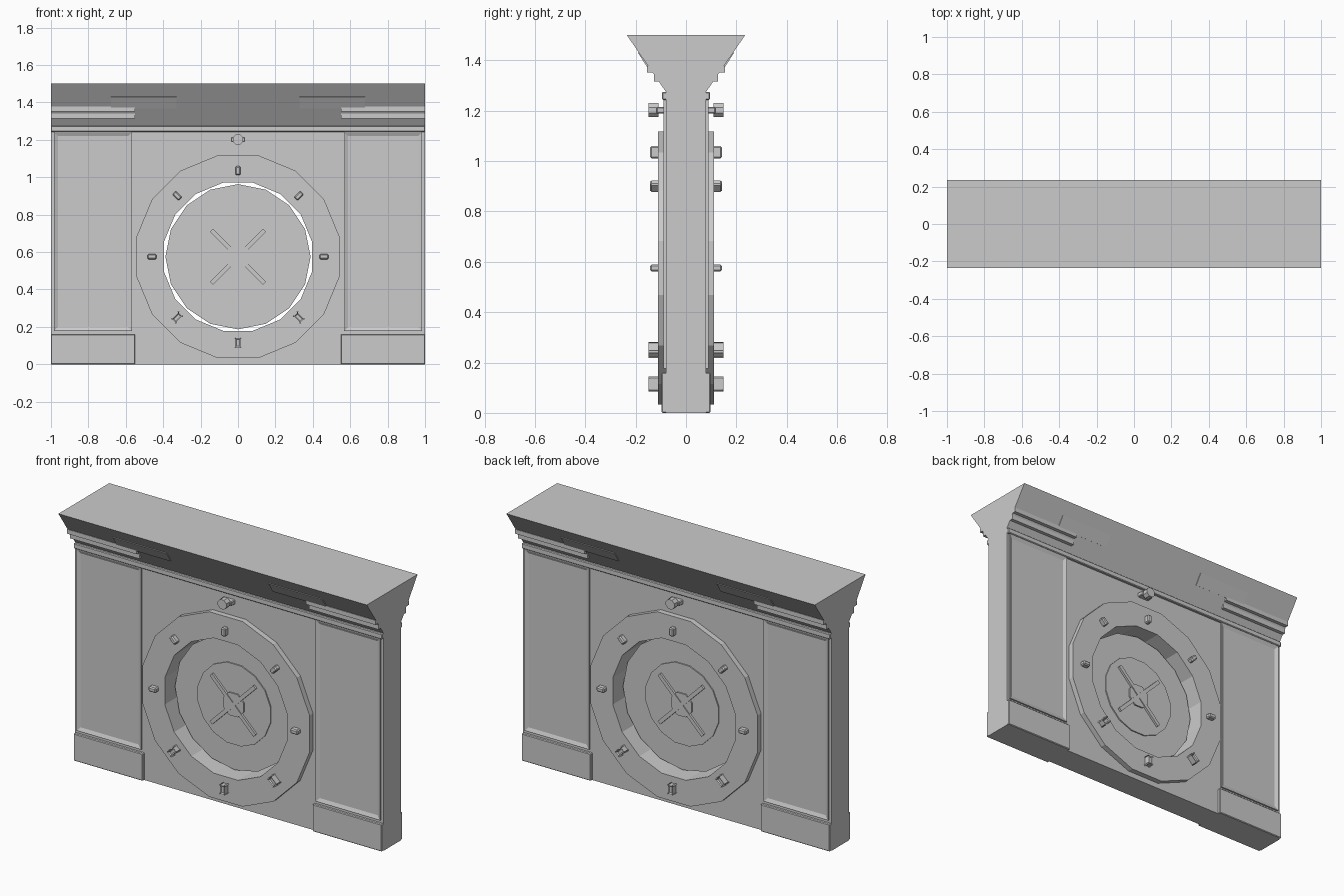
import bpy, bmesh
from math import sin, cos, pi
from mathutils import Matrix, Vector

if "Cube" in bpy.data.objects:
    bpy.data.objects.remove(bpy.data.objects["Cube"])

CZ = 0.575  # height of the round door's centre


def add_object(name, bm):
    bmesh.ops.recalc_face_normals(bm, faces=bm.faces)
    me = bpy.data.meshes.new(name)
    bm.to_mesh(me)
    bm.free()
    ob = bpy.data.objects.new(name, me)
    bpy.context.collection.objects.link(ob)
    return ob


def box(name, x0, x1, y0, y1, z0, z1, bevel=0, matrix=Matrix()):
    bm = bmesh.new()
    bmesh.ops.create_cube(bm, size=1)
    for v in bm.verts:
        v.co = matrix @ Vector(((x0 + x1) / 2 + v.co.x * (x1 - x0),
                                (y0 + y1) / 2 + v.co.y * (y1 - y0),
                                (z0 + z1) / 2 + v.co.z * (z1 - z0)))
    if bevel:
        bmesh.ops.bevel(bm, geom=bm.edges[:], offset=bevel, segments=1, affect='EDGES')
    return add_object(name, bm)


def prism_x(name, profile, x0, x1):
    """Extrude a (y, z) profile along x."""
    bm = bmesh.new()
    face = bm.faces.new([bm.verts.new((x0, y, z)) for y, z in profile])
    new = bmesh.ops.extrude_face_region(bm, geom=[face])['geom']
    bmesh.ops.translate(bm, vec=(x1 - x0, 0, 0),
                        verts=[g for g in new if isinstance(g, bmesh.types.BMVert)])
    return add_object(name, bm)


def disc(name, n, r, y0, y1, z=CZ, phase=0.0, inner=0):
    """Polygonal disc or ring with its axis along y."""
    bm = bmesh.new()
    def loop(rad, y):
        return [bm.verts.new((rad * cos(2 * pi * (i + phase) / n), y,
                              z + rad * sin(2 * pi * (i + phase) / n))) for i in range(n)]
    if inner:
        loops = [loop(r, y0), loop(r, y1), loop(inner, y1), loop(inner, y0)]
        pairs = [(loops[k], loops[(k + 1) % 4]) for k in range(4)]
    else:
        a, b = loop(r, y0), loop(r, y1)
        bm.faces.new(a)
        bm.faces.new(b)
        pairs = [(a, b)]
    for a, b in pairs:
        for i in range(n):
            j = (i + 1) % n
            bm.faces.new((a[i], a[j], b[j], b[i]))
    return add_object(name, bm)


def mirror(ob, x=False, y=True):
    m = ob.modifiers.new("mirror", 'MIRROR')
    m.use_axis = (x, y, False)
    m.use_mirror_merge = False
    return ob


# Wall with flared cornice, pierced by a round opening
wall = prism_x("wall", [(-.08, 0), (.08, 0), (.08, 1.275), (.235, 1.5),
                        (-.235, 1.5), (-.08, 1.275)], -1, 1)
cutter = disc("opening_cutter", 16, .404, -.3, .3, phase=.5)
cutter.hide_render = True
cutter.hide_viewport = True
cut = wall.modifiers.new("opening", 'BOOLEAN')
cut.operation = 'DIFFERENCE'
cut.solver = 'EXACT'
cut.object = cutter

# Moulding under the cornice
mirror(box("cornice_moulding", -1, 1, -.095, -.07, 1.243, 1.275, .004))

# Corner base blocks
mirror(box("base_block", .55, 1, -.097, -.07, 0, .16, .004), x=True)

# Recessed side panels with a sloped rim
bm = bmesh.new()
bmesh.ops.create_cube(bm, size=1)
for v in bm.verts:
    v.co = Vector((.7755 + v.co.x * .419, -.08 + v.co.y * .02, .7095 + v.co.z * 1.065))
front = min(bm.faces, key=lambda f: f.calc_center_median().y)
bmesh.ops.inset_region(bm, faces=[front], thickness=.007)
bmesh.ops.inset_region(bm, faces=[front], thickness=.025, depth=-.008)
mirror(add_object("side_panel", bm), x=True)

# Stepped ledges and thin plates on the cornice slope
for z0, z1, y in ((1.315, 1.342, .128), (1.352, 1.378, .154)):
    mirror(box("cornice_ledge", .55, 1, -y, -.07, z0, z1), x=True)
mirror(prism_x("cornice_plate", [(-.148, 1.37), (-.151, 1.368), (-.191, 1.43),
                                 (-.18, 1.433)], .33, .68), x=True)

# Round door frame
mirror(disc("door_ring", 16, .553, -.112, -.078, phase=.5, inner=.404))

# Studs around the frame
for i in range(8):
    spin = Matrix.Translation((0, 0, CZ)) @ Matrix.Rotation(i * pi / 4, 4, 'Y')
    mirror(box("ring_stud", -.014, .014, -.142, -.105, .436, .484, .006, spin))

# Round door: slab, raised plate, hub and crossed bars
disc("door_slab", 16, .388, -.03, .03)
mirror(disc("door_plate", 16, .24, -.037, -.025, phase=.5))
mirror(disc("door_hub", 8, .072, -.045, -.03, phase=.5))
for i in (-1, 1):
    spin = Matrix.Translation((0, 0, CZ)) @ Matrix.Rotation(i * pi / 4, 4, 'Y')
    mirror(box("door_cross_bar", -.2, .2, -.05, -.03, -.011, .011, 0, spin))

# Lamp above the door
mirror(box("lamp_bracket", -.038, .038, -.118, -.075, 1.188, 1.214, .004))
mirror(disc("lamp_head", 8, .03, -.148, -.11, z=1.202, phase=.5))
